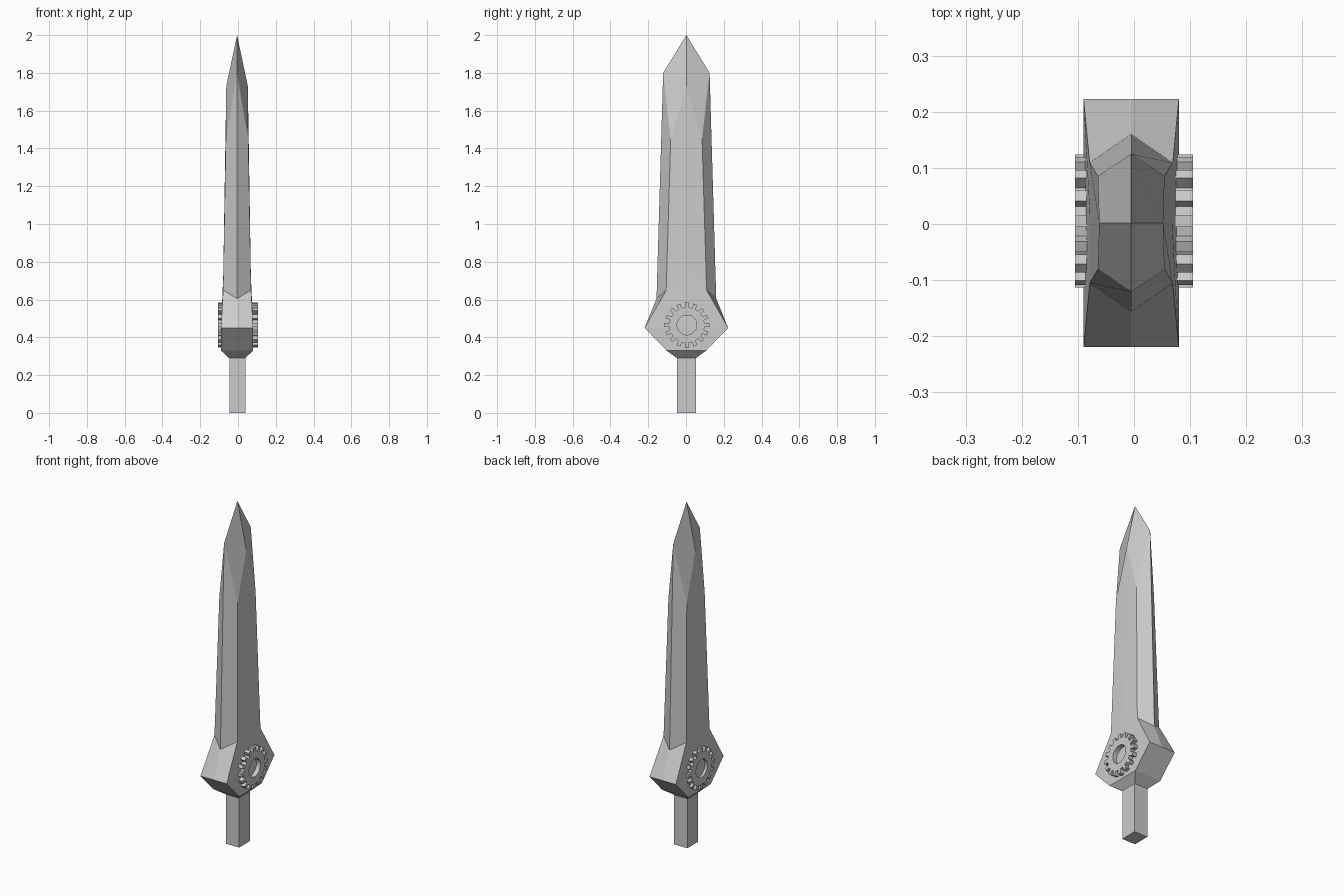
import bpy, bmesh, math

if "Cube" in bpy.data.objects:
    bpy.data.objects.remove(bpy.data.objects["Cube"])

CX, CY = -0.005, 0.002   # slight offset of the body from the origin


def finish(name, bm):
    bmesh.ops.remove_doubles(bm, verts=bm.verts[:], dist=1e-5)
    bmesh.ops.recalc_face_normals(bm, faces=bm.faces[:])
    me = bpy.data.meshes.new(name)
    bm.to_mesh(me)
    bm.free()
    ob = bpy.data.objects.new(name, me)
    bpy.context.collection.objects.link(ob)
    return ob


def four_way(name, faces):
    """Mirror the faces of one quarter across x and y, then drop flat seams."""
    bm = bmesh.new()
    for sx in (1, -1):
        for sy in (1, -1):
            for face in faces:
                pts = face if sx == sy else face[::-1]
                bm.faces.new([bm.verts.new((sx * x, sy * y, z)) for x, y, z in pts])
    bmesh.ops.remove_doubles(bm, verts=bm.verts[:], dist=1e-5)
    bmesh.ops.dissolve_limit(bm, angle_limit=math.radians(0.3),
                             verts=bm.verts[:], edges=bm.edges[:])
    ob = finish(name, bm)
    ob.location = (CX, CY, 0)
    return ob


# Key points shared by blade and guard
shoulder = (0.074, 0.107, 0.65)    # corner of the flat at the blade root
peak = (0.073, 0, 0.73)            # middle of the flat at the blade root
root_edge = (0, 0.158, 0.605)      # cutting edge at the root
flat_end = (0.0595, 0.083, 1.45)   # where the flat starts to taper
ridge = (0.057, 0, 1.73)
tip_edge = (0, 0.123, 1.8)
tip = (0, 0, 2.0)

# Blade: flat, bevel and tip facet
four_way("blade", [
    [peak, shoulder, flat_end, ridge],
    [shoulder, root_edge, tip_edge, flat_end],
    [ridge, flat_end, tip_edge, tip],
])

# Guard: side panels, wings and chamfered underside
W, GX, GY = 0.085, 0.043, 0.05
four_way("guard", [
    [(W, 0, 0.33), (W, 0.105, 0.33), (W, 0.221, 0.45), (W, 0, 0.45)],
    [(W, 0, 0.45), (W, 0.221, 0.45), shoulder, peak],
    [(W, 0.221, 0.45), (0, 0.221, 0.45), root_edge, shoulder],
    [(W, 0.105, 0.33), (0, 0.105, 0.33), (0, 0.221, 0.45), (W, 0.221, 0.45)],
    [(GX, 0, 0.29), (GX, GY, 0.29), (W, 0.105, 0.33), (W, 0, 0.33)],
    [(GX, GY, 0.29), (0, GY, 0.29), (0, 0.105, 0.33), (W, 0.105, 0.33)],
])

# Grip: plain square bar
bpy.ops.mesh.primitive_cube_add(size=1, location=(CX + 0.002, CY + 0.001, 0.145))
grip = bpy.context.object
grip.name = "grip"
grip.scale = (2 * GX, 2 * GY, 0.29)


# Gear rings on both sides of the guard
def gear(name, side, teeth=16, root=0.094, outer=0.119, hole=0.052):
    bm = bmesh.new()
    pitch = 2 * math.pi / teeth
    polar = []
    for i in range(teeth):
        for off, r in ((-0.27, root), (-0.22, outer), (0.22, outer), (0.27, root)):
            polar.append(((i + off) * pitch, r))
    loops = []
    for x, use_hole in ((0.07, True), (0.07, False), (0.105, False), (0.105, True)):
        loops.append([bm.verts.new((side * x,
                                    0.005 + (hole if use_hole else r) * math.sin(a),
                                    0.465 + (hole if use_hole else r) * math.cos(a)))
                      for a, r in polar])
    n = len(polar)
    for k in range(4):
        a, b = loops[k], loops[(k + 1) % 4]
        for i in range(n):
            j = (i + 1) % n
            bm.faces.new((a[i], a[j], b[j], b[i]))
    return finish(name, bm)


gear("gear_right", 1)
gear("gear_left", -1)
